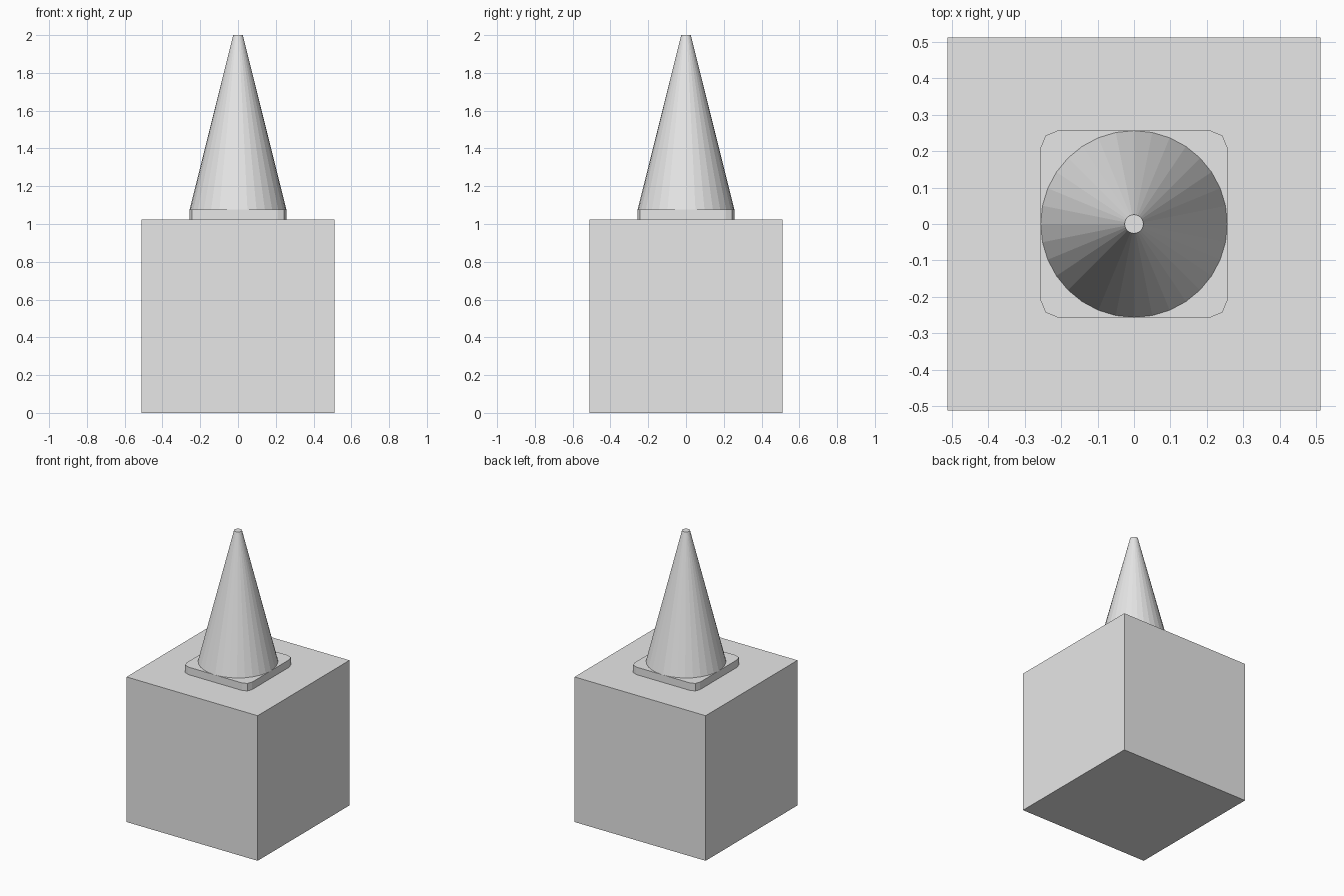
import bpy, bmesh

cube = bpy.data.objects.get("Cube")
if cube:
    bpy.data.objects.remove(cube, do_unlink=True)

grey = bpy.data.materials.new("light_grey")
grey.use_nodes = True
grey.diffuse_color = (0.8, 0.8, 0.8, 1)
grey.node_tree.nodes["Principled BSDF"].inputs["Base Color"].default_value = (0.8, 0.8, 0.8, 1)

BLOCK = 1.024      # block edge length
PLATE = 0.512      # base plate width
PLATE_TOP = 1.077
TOP = 2.0


def add_object(name, bm):
    mesh = bpy.data.meshes.new(name)
    bm.to_mesh(mesh)
    bm.free()
    mesh.materials.append(grey)
    obj = bpy.data.objects.new(name, mesh)
    bpy.context.collection.objects.link(obj)
    return obj


def box(name, width, bottom, top, corner=0):
    """Square box, optionally with rounded upright edges."""
    bm = bmesh.new()
    bmesh.ops.create_cube(bm, size=1)
    for v in bm.verts:
        v.co.x *= width
        v.co.y *= width
        v.co.z = bottom if v.co.z < 0 else top
    if corner:
        upright = [e for e in bm.edges
                   if abs(e.verts[0].co.z - e.verts[1].co.z) > 0.001]
        bmesh.ops.bevel(bm, geom=upright, offset=corner, segments=2,
                        profile=0.5, affect='EDGES')
    return add_object(name, bm)


# Block and the rounded plate on top of it
box("block", BLOCK, 0, BLOCK)
box("cone_base_plate", PLATE, BLOCK, PLATE_TOP, corner=0.046)

# Flat-topped, faceted cone
bm = bmesh.new()
bmesh.ops.create_cone(bm, cap_ends=True, segments=32, radius1=PLATE / 2,
                      radius2=0.0256, depth=TOP - PLATE_TOP)
bmesh.ops.translate(bm, verts=bm.verts, vec=(0, 0, (TOP + PLATE_TOP) / 2))
add_object("cone", bm)
